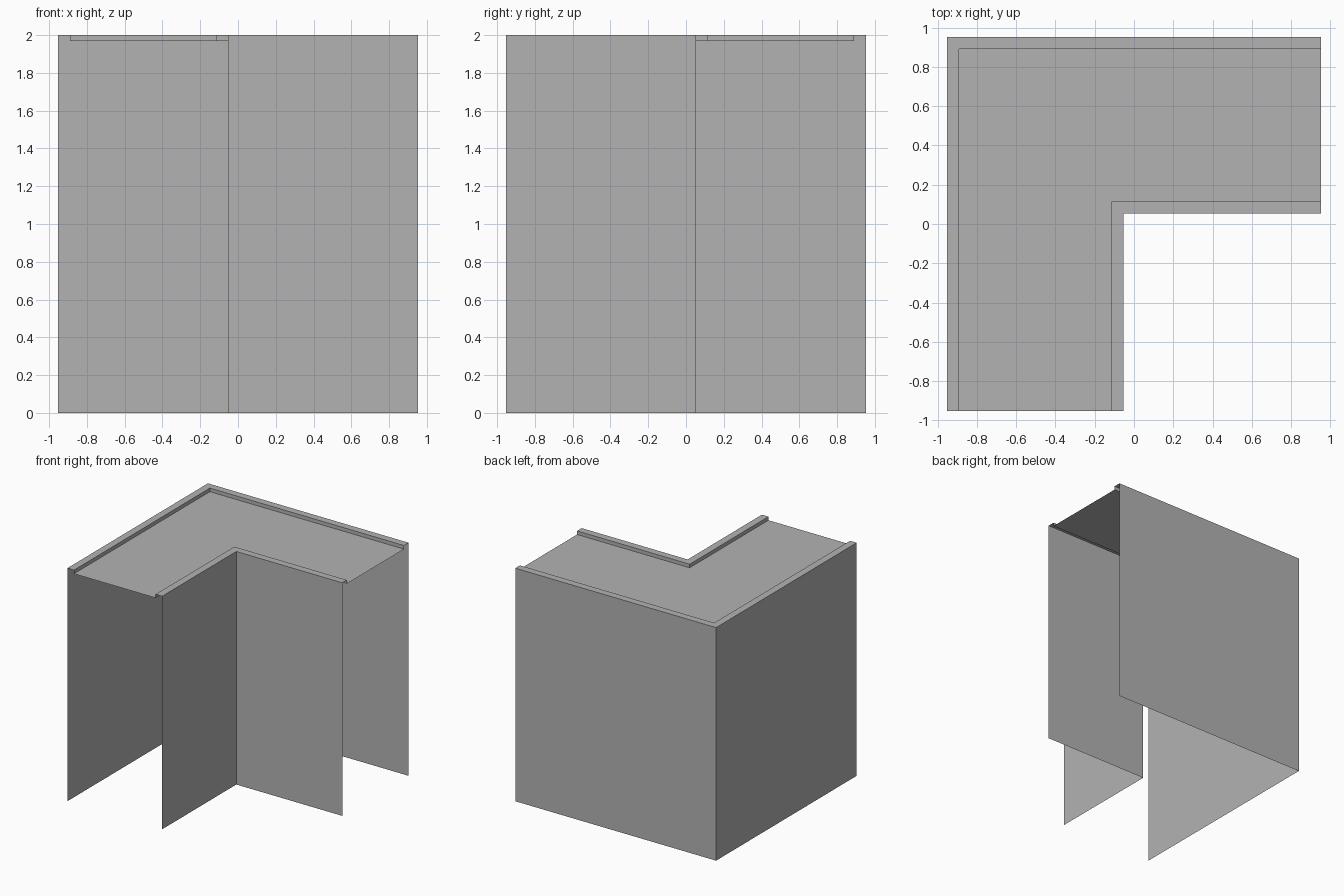
import bpy
import bmesh

cube = bpy.data.objects.get("Cube")
if cube:
    bpy.data.objects.remove(cube, do_unlink=True)

grey = bpy.data.materials.new("plain_grey")
grey.use_nodes = True
colour = (0.45, 0.45, 0.45, 1)
grey.diffuse_color = colour
grey.node_tree.nodes["Principled BSDF"].inputs["Base Color"].default_value = colour

END = 0.953            # open ends and outer wall
INNER = 0.053          # inner wall
RIM = 0.0625           # rim width
TOP, DECK = 2.0, 1.969


def corner_sweep(name, section):
    """Sweep an open section of (distance, height) points around the corner."""
    bm = bmesh.new()
    rows = [[bm.verts.new(p) for p in ((-d, -END, z), (-d, d, z), (END, d, z))]
            for d, z in section]
    for a, b in zip(rows, rows[1:]):
        for i in range(2):
            bm.faces.new((a[i], b[i], b[i + 1], a[i + 1]))
    mesh = bpy.data.meshes.new(name)
    bm.to_mesh(mesh)
    bm.free()
    mesh.materials.append(grey)
    bpy.context.collection.objects.link(bpy.data.objects.new(name, mesh))


# Thin walls, open at both ends and below
corner_sweep("outer_wall", [(END, 0), (END, TOP)])
corner_sweep("inner_wall", [(INNER, TOP), (INNER, 0)])

# Raised rims and the sunken deck between them
corner_sweep("outer_rim", [(END, TOP), (END - RIM, TOP), (END - RIM, DECK)])
corner_sweep("deck", [(END - RIM, DECK), (INNER + RIM, DECK)])
corner_sweep("inner_rim", [(INNER + RIM, DECK), (INNER + RIM, TOP), (INNER, TOP)])
